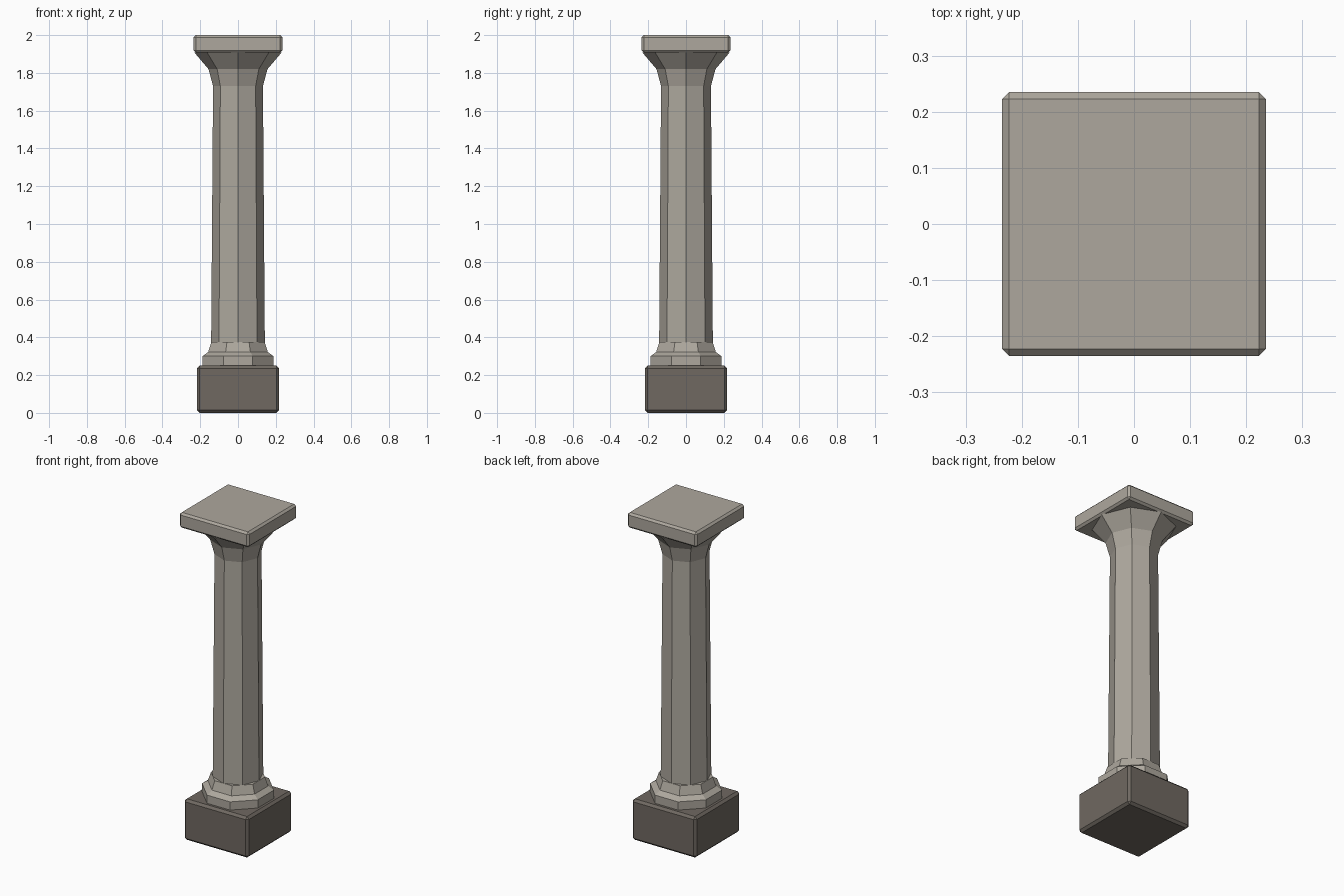
import bpy, bmesh
from math import pi, cos, sin

cube = bpy.data.objects.get("Cube")
if cube:
    bpy.data.objects.remove(cube, do_unlink=True)


def material(name, rgb):
    m = bpy.data.materials.new(name)
    m.use_nodes = True
    m.diffuse_color = (*rgb, 1)
    m.node_tree.nodes["Principled BSDF"].inputs["Base Color"].default_value = (*rgb, 1)
    return m


pale_stone = material("pale stone", (0.42, 0.39, 0.34))
dark_stone = material("dark stone", (0.16, 0.14, 0.12))


def finish(bm, name, mat):
    bmesh.ops.recalc_face_normals(bm, faces=bm.faces)
    mesh = bpy.data.meshes.new(name)
    bm.to_mesh(mesh)
    bm.free()
    mesh.materials.append(mat)
    ob = bpy.data.objects.new(name, mesh)
    bpy.context.collection.objects.link(ob)
    return ob


def block(name, half, z0, z1, bevel, mat):
    """Square block with chamfered edges."""
    bm = bmesh.new()
    bmesh.ops.create_cube(bm, size=1)
    for v in bm.verts:
        v.co.x *= 2 * half
        v.co.y *= 2 * half
        v.co.z = z1 if v.co.z > 0 else z0
    ob = finish(bm, name, mat)
    mod = ob.modifiers.new("chamfer", "BEVEL")
    mod.width = bevel
    mod.segments = 1
    return ob


def octagon(name, profile, turn, mat):
    """Eight-sided stack of rings from (corner radius, height) pairs."""
    bm = bmesh.new()
    rings = [[bm.verts.new((r * cos(i * pi / 4 + turn), r * sin(i * pi / 4 + turn), z))
              for i in range(8)] for r, z in profile]
    for low, high in zip(rings, rings[1:]):
        for i in range(8):
            j = (i + 1) % 8
            bm.faces.new((low[i], low[j], high[j], high[i]))
    bm.faces.new(rings[0][::-1])
    bm.faces.new(rings[-1])
    return finish(bm, name, mat)


flat = pi / 8                # turns a flat side to the front
to_corner = 1 / cos(flat)    # side distance to corner radius

# Foot
block("plinth", 0.217, 0, 0.25, 0.014, dark_stone)
octagon("base_moulding",
        [(r * to_corner, z) for r, z in
         ((0.188, 0.245), (0.188, 0.30), (0.158, 0.322), (0.141, 0.375))],
        flat, pale_stone)

# Tapered shaft and flared capital, corners to the front
octagon("shaft", [(0.143, 0.25), (0.132, 1.74)], 0, pale_stone)
octagon("capital", [(0.132, 1.73), (0.156, 1.82), (0.232, 1.909)], 0, pale_stone)

# Top slab
block("abacus", 0.235, 1.907, 2.0, 0.012, pale_stone)
